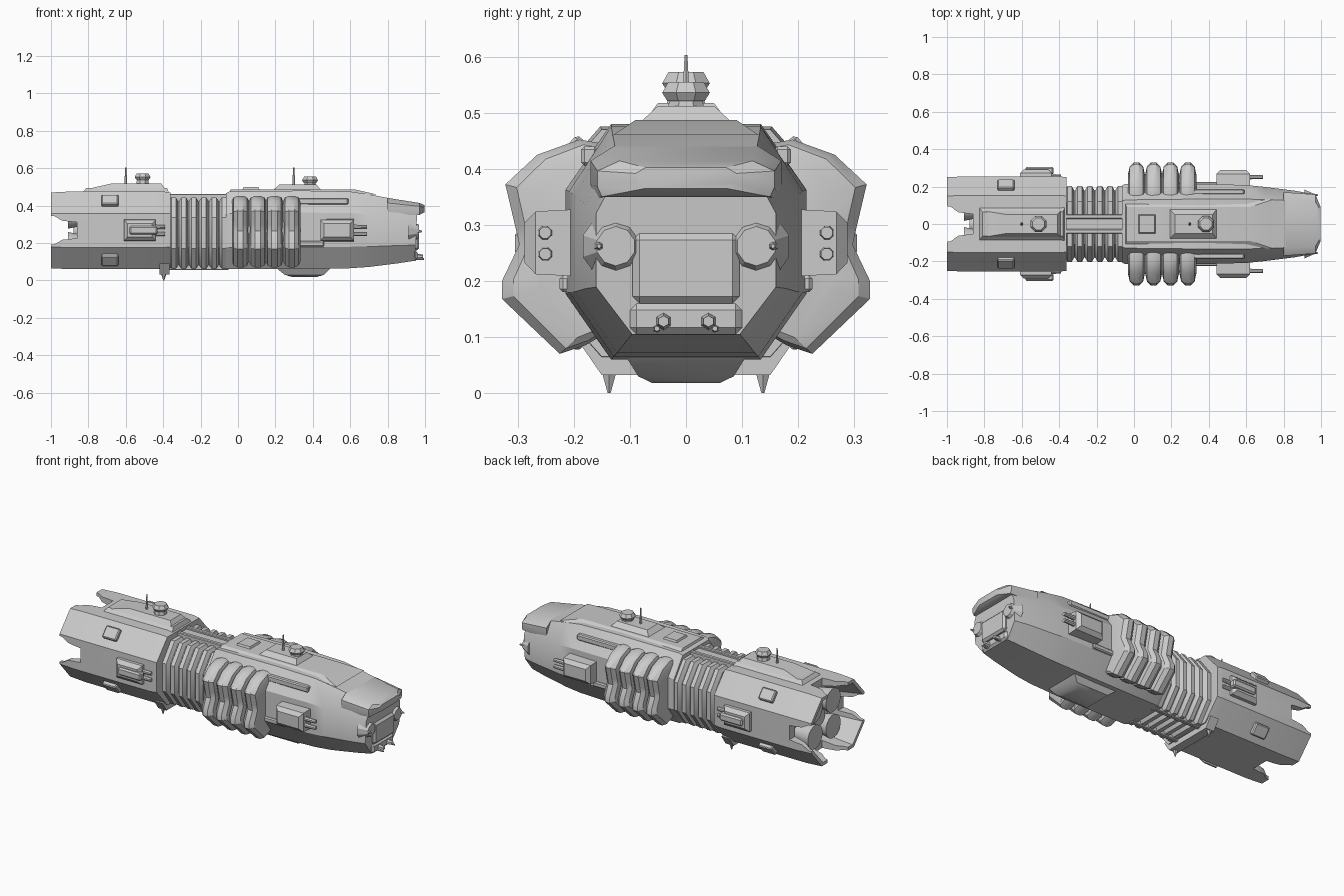
import bpy, bmesh, math
from mathutils import Matrix

def finish(name, bm):
    bmesh.ops.recalc_face_normals(bm, faces=bm.faces)
    me = bpy.data.meshes.new(name)
    bm.to_mesh(me)
    bm.free()
    ob = bpy.data.objects.new(name, me)
    bpy.context.collection.objects.link(ob)
    return ob

def loft(name, rings):
    bm = bmesh.new()
    vs = [[bm.verts.new(p) for p in r] for r in rings]
    n = len(rings[0])
    for a, b in zip(vs, vs[1:]):
        for i in range(n):
            bm.faces.new((a[i], a[(i + 1) % n], b[(i + 1) % n], b[i]))
    bm.faces.new(vs[0])
    bm.faces.new(vs[-1])
    return finish(name, bm)

def octa(x, w, z0, z1, top=0.6, bot=0.6, hi=0.72, lo=0.28, lean=0.0):
    """Eight-sided hull section; lean pushes the upper points forward."""
    h = z1 - z0
    half = [(bot * w, 0), (w, lo), (w, hi), (top * w, 1)]
    pts = half + [(-y, t) for y, t in reversed(half)]
    return [(x + lean * t, y, z0 + h * t) for y, t in pts]

def block(name, x0, x1, y0, y1, z0, z1, bev=0.008):
    bm = bmesh.new()
    bmesh.ops.create_cube(bm, size=1)
    for v in bm.verts:
        v.co = ((x0 + x1) / 2 + v.co.x * (x1 - x0), (y0 + y1) / 2 + v.co.y * (y1 - y0),
                (z0 + z1) / 2 + v.co.z * (z1 - z0))
    if bev:
        bmesh.ops.bevel(bm, geom=bm.edges[:], offset=bev, segments=1, affect='EDGES')
    return finish(name, bm)

def cone(name, c, r1, r2, depth, axis='Z', n=8):
    bm = bmesh.new()
    bmesh.ops.create_cone(bm, cap_ends=True, segments=n, radius1=r1, radius2=r2, depth=depth)
    m = Matrix.Translation(c)
    if axis == 'X':
        m = m @ Matrix.Rotation(math.pi / 2, 4, 'Y')
    bmesh.ops.transform(bm, matrix=m @ Matrix.Rotation(math.pi / n, 4, 'Z'), verts=bm.verts)
    return finish(name, bm)

def deck(name, x0, x1, w0, w1, z0, z1, sl0, sl1):
    """Raised plate with sloping sides and ends."""
    def r(x0, x1, w, z):
        return [(x0, -w, z), (x1, -w, z), (x1, w, z), (x0, w, z)]
    return loft(name, [r(x0, x1, w0, z0), r(x0 + sl0, x1 - sl1, w1, z1)])

def cut(ob, cutter):
    cutter.hide_render = True
    m = ob.modifiers.new("cut", 'BOOLEAN')
    m.operation, m.object, m.solver = 'DIFFERENCE', cutter, 'EXACT'
    bpy.context.view_layer.objects.active = ob
    bpy.ops.object.modifier_apply(modifier=m.name)
    bpy.data.objects.remove(cutter)

# Rear hull, hollow at the back and notched into four claws
rear = loft("rear_hull", [octa(-1.0, 0.25, 0.065, 0.47), octa(-0.9, 0.255, 0.06, 0.475),
                          octa(-0.40, 0.255, 0.06, 0.475), octa(-0.36, 0.25, 0.065, 0.47)])
cut(rear, loft("cavity", [octa(-1.1, 0.24, 0.08, 0.455), octa(-0.98, 0.23, 0.085, 0.45),
                          octa(-0.80, 0.19, 0.115, 0.42)]))
notch = [(-1.1, -1.05), (-0.98, -0.88), (-0.94, -0.6), (-0.86, -0.5),
         (-0.86, 0.5), (-0.94, 0.6), (-0.98, 0.88), (-1.1, 1.05)]
cut(rear, loft("side_notch", [[(x, y, 0.268 + t * 0.085) for x, t in notch] for y in (-0.5, 0.5)]))
cut(rear, loft("top_notch", [[(x, t * 0.105, z) for x, t in notch] for z in (-0.2, 0.8)]))

# Engine nozzles inside the cavity
for y in (-0.085, 0.085):
    for z in (0.19, 0.345):
        cone("engine_nozzle", (-0.85, y, z), 0.07, 0.045, 0.12, 'X', 16)
cone("engine_core", (-0.83, 0, 0.268), 0.05, 0.07, 0.10, 'X', 16)

# Collar under the front of the rear hull, with two spikes
loft("belly_collar", [[(x, y, z) for y, z in
     ((-0.19, 0.09), (-0.15, 0.032), (0.15, 0.032), (0.19, 0.09))] for x in (-0.42, -0.365)])
for s in (1, -1):
    cone("belly_spike", (-0.397, s * 0.137, 0.03), 0.003, 0.022, 0.06, n=6)

# Ribbed middle section with spine rails
rings = []
for i in range(6):
    x = -0.37 + i * 0.054
    for dx, k in ((0, 0), (0.014, 1), (0.038, 1), (0.05, 0)):
        w = 0.18 + 0.022 * k
        rings.append(octa(x + dx, w, 0.082 - 0.018 * k, 0.425 + 0.018 * k))
loft("ribbed_neck", rings)
for s in (1, -1):
    block("spine_rail", -0.37, -0.05, s * 0.04 - 0.012, s * 0.04 + 0.012, 0.40, 0.462, 0.004)
    block("keel_rail", -0.37, -0.05, s * 0.09 - 0.012, s * 0.09 + 0.012, 0.055, 0.10, 0.004)
block("spine", -0.37, -0.05, -0.04, 0.04, 0.40, 0.45, 0)

# Front hull tapering to the nose with an overhanging brow
loft("front_hull", [octa(-0.065, 0.205, 0.065, 0.465), octa(-0.045, 0.215, 0.06, 0.475),
                    octa(0.35, 0.215, 0.06, 0.48, 0.62, 0.62), octa(0.60, 0.208, 0.065, 0.475, 0.64, 0.62),
                    octa(0.70, 0.198, 0.072, 0.46, 0.66, 0.62), octa(0.86, 0.178, 0.092, 0.43, 0.7, 0.6),
                    octa(0.945, 0.16, 0.105, 0.405, 0.72, 0.6, lean=0.015)])
loft("nose_brow", [octa(0.80, 0.17, 0.345, 0.441, 0.75, 0.98), octa(0.97, 0.158, 0.35, 0.414, 0.75, 0.95),
                   octa(0.998, 0.09, 0.365, 0.402, 0.8, 0.8)])
deck("top_ridge", -0.05, 0.74, 0.13, 0.09, 0.46, 0.487, 0.01, 0.12)
block("nose_face", 0.90, 0.968, -0.095, 0.095, 0.16, 0.285, 0.012)
block("nose_chin", 0.88, 0.96, -0.10, 0.10, 0.105, 0.16, 0.012)
for s in (1, -1):
    cone("nose_bulge", (0.94, s * 0.125, 0.262), 0.062, 0.035, 0.055, 'X', 10)
    cone("nose_sensor", (0.965, s * 0.155, 0.262), 0.012, 0.004, 0.04, 'X', 6)
    cone("chin_gun", (0.965, s * 0.04, 0.128), 0.018, 0.01, 0.05, 'X', 6)
    cone("chin_barrel", (0.975, s * 0.052, 0.115), 0.007, 0.005, 0.04, 'X', 6)

# Belly bulge below the front hull
loft("belly_bulge", [[(x0, -w, z), (x1, -w, z), (x1, w, z), (x0, w, z)] for x0, x1, w, z in
     ((0.20, 0.50, 0.11, 0.07), (0.25, 0.46, 0.085, 0.03), (0.29, 0.42, 0.06, 0.018))])

# Curved side pods, four per side, each pinched at the middle
prof = [(0.12, 0.44), (0.19, 0.452), (0.265, 0.425), (0.322, 0.372), (0.305, 0.30), (0.297, 0.265),
        (0.328, 0.20), (0.328, 0.168), (0.225, 0.07), (0.18, 0.085), (0.12, 0.12)]
for s in (1, -1):
    for x in (0.013, 0.105, 0.195, 0.288):
        loft("side_pod", [[(x + dx, s * (0.12 + (y - 0.12) * k), 0.265 + (z - 0.265) * (0.5 + k / 2))
             for y, z in prof] for dx, k in
             ((-0.045, 0.70), (-0.036, 0.9), (-0.015, 1), (0.015, 1), (0.036, 0.9), (0.045, 0.70))])
    block("pod_manifold", -0.02, 0.33, s * 0.235 - 0.025, s * 0.235 + 0.025, 0.21, 0.32)

# Side gun mounts with twin barrels, side hatches and rails
def side_gun(s, x0, x1, y, tip):
    def r(x0, x1, y, h):
        return [(x0, s * y, 0.268 - h), (x1, s * y, 0.268 - h), (x1, s * y, 0.268 + h), (x0, s * y, 0.268 + h)]
    loft("gun_mount", [r(x0, x1, 0.19, 0.06), r(x0, x1, y - 0.02, 0.056), r(x0 + 0.02, x1 - 0.02, y, 0.035)])
    for z in (0.248, 0.286):
        cone("gun_barrel", ((x1 + tip) / 2 - 0.02, s * (y - 0.037), z), 0.014, 0.011, tip - x1 + 0.04, 'X')

for s in (1, -1):
    side_gun(s, 0.44, 0.62, 0.288, 0.69)
    side_gun(s, -0.61, -0.44, 0.292, -0.39)
    block("gun_shroud", -0.58, -0.43, s * 0.285 - 0.02, s * 0.285 + 0.02, 0.245, 0.29)
    hatch = block("shoulder_hatch", -0.045, 0.045, -0.035, 0.035, -0.012, 0.018, 0.006)
    hatch.location = (-0.685, s * 0.204, 0.423)
    hatch.rotation_euler = (-s * math.radians(49), 0, 0)
    low = block("lower_hatch", -0.045, 0.045, -0.035, 0.035, -0.018, 0.012, 0.006)
    low.location = (-0.685, s * 0.204, 0.112)
    low.rotation_euler = (s * math.radians(49), 0, 0)
    block("shoulder_rail", 0.30, 0.59, s * 0.172 - 0.015, s * 0.172 + 0.015, 0.405, 0.44, 0.006)
    block("waist_rail", 0.32, 0.46, s * 0.215 - 0.01, s * 0.215 + 0.01, 0.18, 0.21, 0.006)

# Dorsal decks, turrets and antennas
deck("rear_deck", -0.83, -0.37, 0.09, 0.065, 0.47, 0.495, 0.02, 0.01)
deck("rear_turret_base", -0.80, -0.39, 0.07, 0.05, 0.49, 0.517, 0.12, 0.02)
deck("front_deck", 0.18, 0.45, 0.09, 0.05, 0.475, 0.512, 0.04, 0.03)
deck("top_hatch", 0.02, 0.12, 0.055, 0.045, 0.475, 0.498, 0.01, 0.01)
for x, z, ax in ((-0.51, 0.515, -0.6), (0.385, 0.498, 0.298)):
    cone("turret_neck", (x, 0, z + 0.01), 0.038, 0.032, 0.03)
    cone("turret_lower", (x, 0, z + 0.03), 0.036, 0.046, 0.015)
    cone("turret_cap", (x, 0, z + 0.047), 0.046, 0.034, 0.02)
    cone("antenna", (ax, 0, 0.55), 0.009, 0.003, 0.106, n=6)

# Shade smooth while keeping the hard edges
for ob in bpy.context.scene.objects:
    ob.select_set(True)
bpy.context.view_layer.objects.active = rear
bpy.ops.object.shade_smooth_by_angle(angle=math.radians(32))
